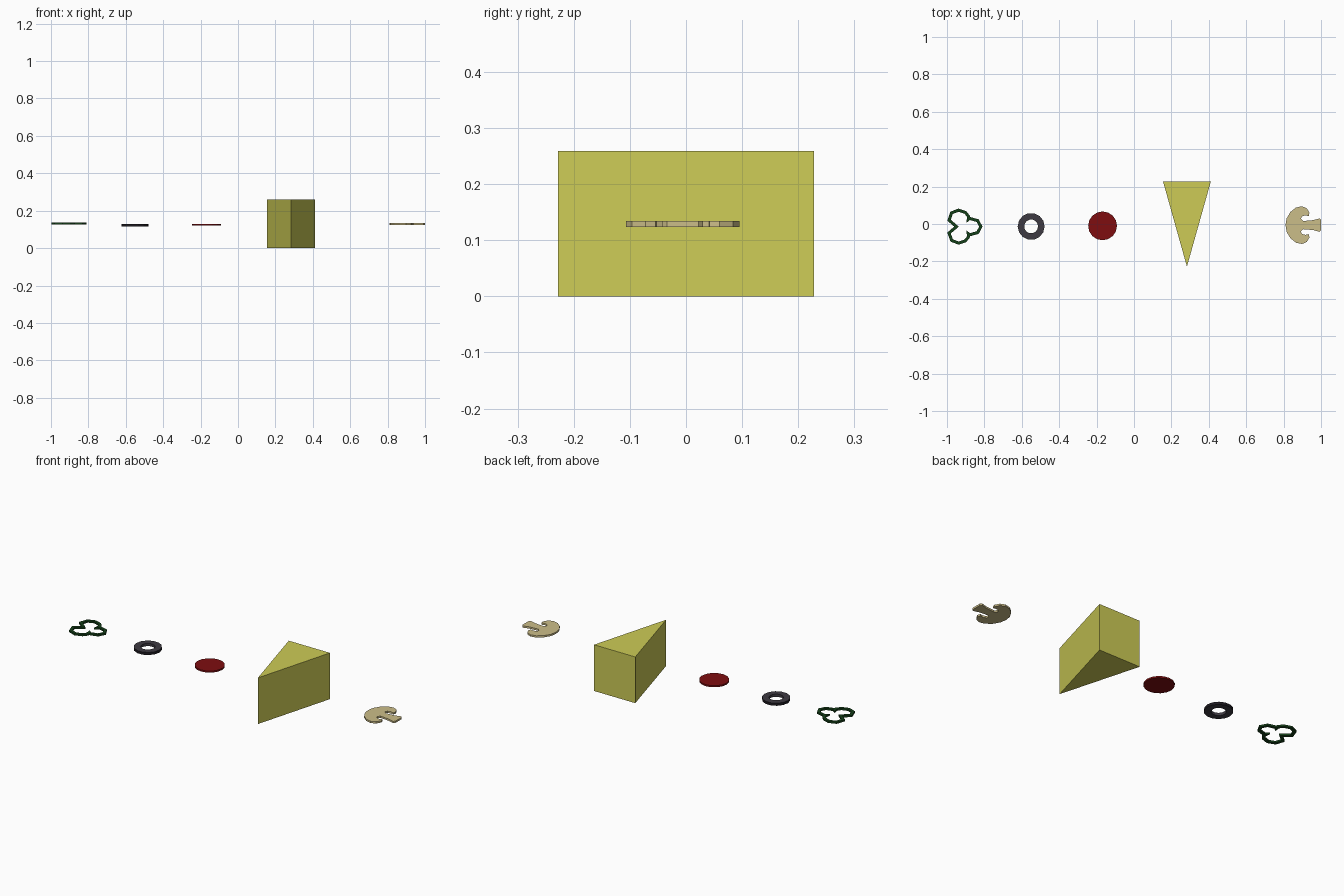
import bpy, bmesh, math
from mathutils import Vector

if "Cube" in bpy.data.objects:
    bpy.data.objects.remove(bpy.data.objects["Cube"])


def material(name, rgb):
    m = bpy.data.materials.new(name)
    m.diffuse_color = (*rgb, 1)
    m.use_nodes = True
    m.node_tree.nodes["Principled BSDF"].inputs["Base Color"].default_value = m.diffuse_color
    return m


CHEESE = material("cheese yellow", (0.61, 0.60, 0.093))
CREAM = material("mushroom cream", (0.60, 0.51, 0.25))
RED = material("sausage red", (0.21, 0.004, 0.005))
OLIVE = material("olive grey", (0.048, 0.042, 0.054))
BLACK = material("olive skin black", (0.012, 0.010, 0.014))
GREEN = material("pepper green", (0.007, 0.05, 0.009))


def finish(bm, name, mats):
    bmesh.ops.recalc_face_normals(bm, faces=bm.faces)
    me = bpy.data.meshes.new(name)
    bm.to_mesh(me)
    bm.free()
    for m in mats:
        me.materials.append(m)
    ob = bpy.data.objects.new(name, me)
    bpy.context.collection.objects.link(ob)
    return ob


def slab(name, outline, z0, z1, mat):
    """Closed outline extruded from z0 to z1."""
    bm = bmesh.new()
    face = bm.faces.new([bm.verts.new((x, y, z0)) for x, y in outline])
    ext = bmesh.ops.extrude_face_region(bm, geom=[face], use_keep_orig=True)
    for v in ext["geom"]:
        if isinstance(v, bmesh.types.BMVert):
            v.co.z = z1
    return finish(bm, name, [mat])


def band(name, outer, inner, z0, z1, mats):
    """Flat ring between two outlines; outer wall takes the last material."""
    bm = bmesh.new()
    loops = [[bm.verts.new((x, y, z)) for x, y in pts]
             for pts, z in ((outer, z0), (outer, z1), (inner, z1), (inner, z0))]
    n = len(outer)
    for k in range(4):
        a, b = loops[k], loops[(k + 1) % 4]
        for i in range(n):
            j = (i + 1) % n
            f = bm.faces.new((a[i], a[j], b[j], b[i]))
            f.material_index = len(mats) - 1 if k == 0 else 0
    return finish(bm, name, mats)


def circle(cx, cy, r, n):
    return [(cx + r * math.cos(2 * math.pi * i / n), cy + r * math.sin(2 * math.pi * i / n))
            for i in range(n)]


def offset(pts, d):
    """Shift a closed outline sideways by d with limited mitres."""
    out = []
    for i, p in enumerate(pts):
        p, a, b = Vector(p), Vector(pts[i - 1]), Vector(pts[(i + 1) % len(pts)])
        u, v = (p - a).normalized(), (b - p).normalized()
        n1, n2 = Vector((u.y, -u.x)), Vector((v.y, -v.x))
        m = (n1 + n2).normalized()
        out.append(tuple(p + m * d / max(m.dot(n1), 0.6)))
    return out


# cheese wedge
slab("cheese_wedge", [(0.155, 0.228), (0.283, -0.228), (0.411, 0.228)], 0, 0.259, CHEESE)

# sausage slice
slab("sausage_slice", circle(-0.168, -0.010, 0.077, 16), 0.120, 0.129, RED)

# olive ring: grey flesh, black skin
band("olive_ring", circle(-0.55, -0.013, 0.072, 14), circle(-0.55, -0.013, 0.037, 14),
     0.115, 0.130, [OLIVE, BLACK])

# three-lobed pepper ring, half its centre line mirrored about its long axis
half = [(-0.819, -0.014), (-0.836, 0.018), (-0.880, 0.030), (-0.890, 0.018),
        (-0.884, 0.040), (-0.902, 0.062), (-0.938, 0.074), (-0.975, 0.060),
        (-0.989, 0.020), (-0.958, -0.006), (-0.949, -0.014)]
AXIS = -0.014
line = half + [(x, 2 * AXIS - y) for x, y in half[-2:0:-1]]
band("pepper_ring", offset(line, 0.008), offset(line, -0.008), 0.126, 0.136, [GREEN])

# mushroom slice: half profile (cap, curled gill, stem) mirrored
AXIS = -0.006
half = [(0.810, 0.0), (0.816, 0.036), (0.836, 0.070), (0.866, 0.094), (0.898, 0.101),
        (0.924, 0.090), (0.938, 0.066), (0.934, 0.048), (0.916, 0.052), (0.898, 0.047),
        (0.892, 0.034), (0.904, 0.022), (0.930, 0.024), (0.960, 0.027), (0.992, 0.036),
        (1.0, 0.028), (1.0, 0.0)]
outline = [(x, AXIS + y) for x, y in half] + [(x, AXIS - y) for x, y in half[-2:0:-1]]
slab("mushroom_slice", outline, 0.124, 0.134, CREAM)
